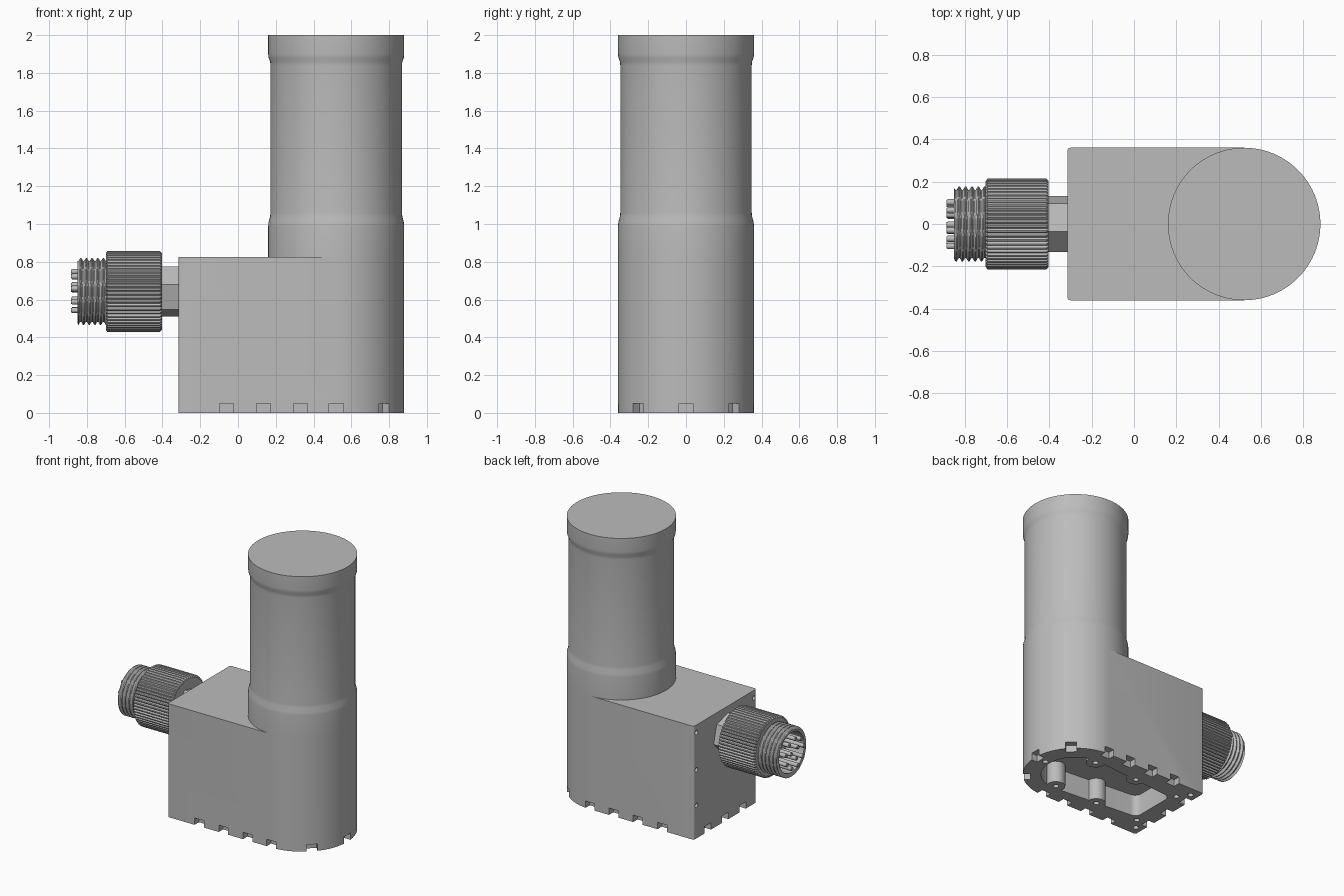
import bpy, bmesh, math
from mathutils import Matrix, Vector

if "Cube" in bpy.data.objects:
    bpy.data.objects.remove(bpy.data.objects["Cube"], do_unlink=True)

GREY = (0.5, 0.5, 0.5, 1)
mat = bpy.data.materials.new("satin_grey")
mat.use_nodes = True
mat.diffuse_color = GREY
mat.node_tree.nodes["Principled BSDF"].inputs["Base Color"].default_value = GREY

CX, R, BACK = 0.52, 0.36, -0.315      # tower axis, body radius, flat end
PLUG_Z = 0.643                        # height of the connector axis


def finish(name, bm, smooth=30):
    bmesh.ops.recalc_face_normals(bm, faces=bm.faces)
    me = bpy.data.meshes.new(name)
    bm.to_mesh(me)
    bm.free()
    me.materials.append(mat)
    ob = bpy.data.objects.new(name, me)
    bpy.context.collection.objects.link(ob)
    if smooth:
        shade(ob, smooth)
    return ob


def shade(ob, angle):
    bpy.ops.object.select_all(action="DESELECT")
    ob.select_set(True)
    bpy.context.view_layer.objects.active = ob
    bpy.ops.object.shade_smooth_by_angle(angle=math.radians(angle))


def lathe(name, profile, segs, axis, origin, mod=None, phase=0, smooth=30):
    """Turn (position, radius) pairs about an axis; mod may alter the radius."""
    bm = bmesh.new()
    rings = []
    for t, r in profile:
        ring = []
        for i in range(segs):
            a = phase + 2 * math.pi * i / segs
            q = mod(t, r, a, i) if mod else r
            c, s = q * math.cos(a), q * math.sin(a)
            p = (c, s, t) if axis == "Z" else (t, c, s)
            ring.append(bm.verts.new(Vector(p) + Vector(origin)))
        rings.append(ring)
    for a, b in zip(rings, rings[1:]):
        for i in range(segs):
            j = (i + 1) % segs
            bm.faces.new((a[i], a[j], b[j], b[i]))
    bm.faces.new(rings[0])
    bm.faces.new(rings[-1])
    return finish(name, bm, smooth)


def prism(name, outline, z0, z1):
    bm = bmesh.new()
    face = bm.faces.new([bm.verts.new((x, y, z0)) for x, y in outline])
    new = bmesh.ops.extrude_face_region(bm, geom=[face])["geom"]
    bmesh.ops.translate(bm, vec=(0, 0, z1 - z0),
                        verts=[v for v in new if isinstance(v, bmesh.types.BMVert)])
    return finish(name, bm, 0)


def rods(name, places, r, depth, segs=16, turn=None):
    bm = bmesh.new()
    for p in places:
        m = Matrix.Translation(p) @ (turn or Matrix())
        bmesh.ops.create_cone(bm, cap_ends=True, segments=segs, radius1=r,
                              radius2=r, depth=depth, matrix=m)
    return finish(name, bm)


def arc(cx, cy, r, a0, a1, n):
    angles = [math.radians(a0 + (a1 - a0) * i / n) for i in range(n + 1)]
    return [(cx + r * math.cos(a), cy + r * math.sin(a)) for a in angles]


def rounded_end(x0, half, r, corner):
    """Outline with a round +x end and softened corners at x0."""
    y = half - corner
    return (arc(CX, 0, r, -90, 90, 48) + arc(x0 + corner, y, corner, 90, 180, 5)
            + arc(x0 + corner, -y, corner, 180, 270, 5))


# Housing block
body = prism("housing", rounded_end(BACK, R, R, 0.015), 0, 0.825)

# Notches around the bottom edge
bm = bmesh.new()
spots = [(x, s * R, 0) for x in (-0.06, 0.135, 0.33) for s in (-1, 1)]
spots += [(BACK, y, math.pi / 2) for y in (-0.2, 0, 0.2)]
for k in range(-2, 3):
    a = k * math.pi / 4
    spots.append((CX + R * math.cos(a), R * math.sin(a), a + math.pi / 2))
for x, y, a in spots:
    m = Matrix.Translation((x, y, 0)) @ Matrix.Rotation(a, 4, "Z")
    bmesh.ops.create_cube(bm, size=0.1, matrix=m @ Matrix.Diagonal((0.75, 1, 1, 1)))
notches = finish("notch_cutter", bm, 0)

# Underside pocket, screw bosses and screw holes
pocket = prism("pocket_cutter", rounded_end(-0.17, 0.18, 0.235, 0.05), -0.1, 0.16)
boss_spots = [(x, s * 0.21, 0.1) for x in (0.16, CX) for s in (-1, 1)]
bosses = rods("boss_cutter", boss_spots, 0.065, 0.2, 24)
holes_at = [(x, y, 0) for x, y, z in boss_spots]
holes_at += [(x, s * y, 0) for x, y in ((-0.26, 0.29), (-0.2, 0.21)) for s in (-1, 1)]
holes_at.append((CX + 0.27, 0, 0))
holes = rods("screw_hole_cutter", holes_at, 0.02, 0.12)
X_TURN = Matrix.Rotation(math.pi / 2, 4, "Y")
end_holes = rods("end_hole_cutter",
                 [(BACK, s * 0.33, z) for s in (-1, 1) for z in (0.24, 0.5, 0.77)],
                 0.016, 0.08, 16, X_TURN)

steps = [(pocket, "DIFFERENCE"), (bosses, "UNION"), (notches, "DIFFERENCE"),
         (holes, "DIFFERENCE"), (end_holes, "DIFFERENCE")]
for cutter, op in steps:
    mod = body.modifiers.new(cutter.name, "BOOLEAN")
    mod.object, mod.operation, mod.solver = cutter, op, "EXACT"
    cutter.hide_render = True
deps = bpy.context.evaluated_depsgraph_get()
baked = bpy.data.meshes.new_from_object(body.evaluated_get(deps))
body.modifiers.clear()
body.data = baked
for cutter, op in steps:
    bpy.data.objects.remove(cutter, do_unlink=True)
shade(body, 30)

# Tower with a slight waist
lathe("tower", [(0.825, R), (0.99, R), (1.01, 0.358), (1.04, 0.35), (1.06, 0.348),
                (1.84, 0.348), (1.86, 0.35), (1.88, 0.358), (1.9, R), (2, R)],
      96, "Z", (CX, 0, 0))

# Hexagonal neck
plug = (0, 0, PLUG_Z)
lathe("hex_neck", [(-0.42, 0.137), (BACK + 0.005, 0.137)], 6, "X", plug,
      phase=math.pi / 4)

# Knurled coupling ring
lathe("knurled_ring", [(-0.7, 0.203), (-0.692, 0.214), (-0.413, 0.214), (-0.403, 0.203)],
      180, "X", plug, smooth=0,
      mod=lambda t, r, a, i: r - 0.009 * (i % 3 == 0))

# Threaded sleeve with an open bore
PITCH = 0.03


def thread(t, r, a, i):
    if r < 0.17:
        return r
    wave = abs(2 * ((t / PITCH + a / (2 * math.pi)) % 1) - 1)
    return r - 0.016 * min(1, max(0, 1.6 * wave - 0.3))


rows = [(-0.69 - 0.0025 * i, 0.177) for i in range(64)]
lathe("threaded_sleeve", [(-0.69, 0.16)] + rows + [(-0.85, 0.16), (-0.85, 0.145),
                                                   (-0.71, 0.145)],
      64, "X", plug, thread)

# Contact pins: outer and inner circles
pins = []
for count, r in ((9, 0.105), (3, 0.045)):
    for k in range(count):
        a = 2 * math.pi * k / count + 0.2
        pins.append((-0.79, r * math.cos(a), PLUG_Z + r * math.sin(a)))
rods("contact_pins", pins, 0.015, 0.18, 16, X_TURN)
tips = [(-0.8825, y, z) for x, y, z in pins]
rods("pin_tips", tips, 0.011, 0.005, 16, X_TURN)
